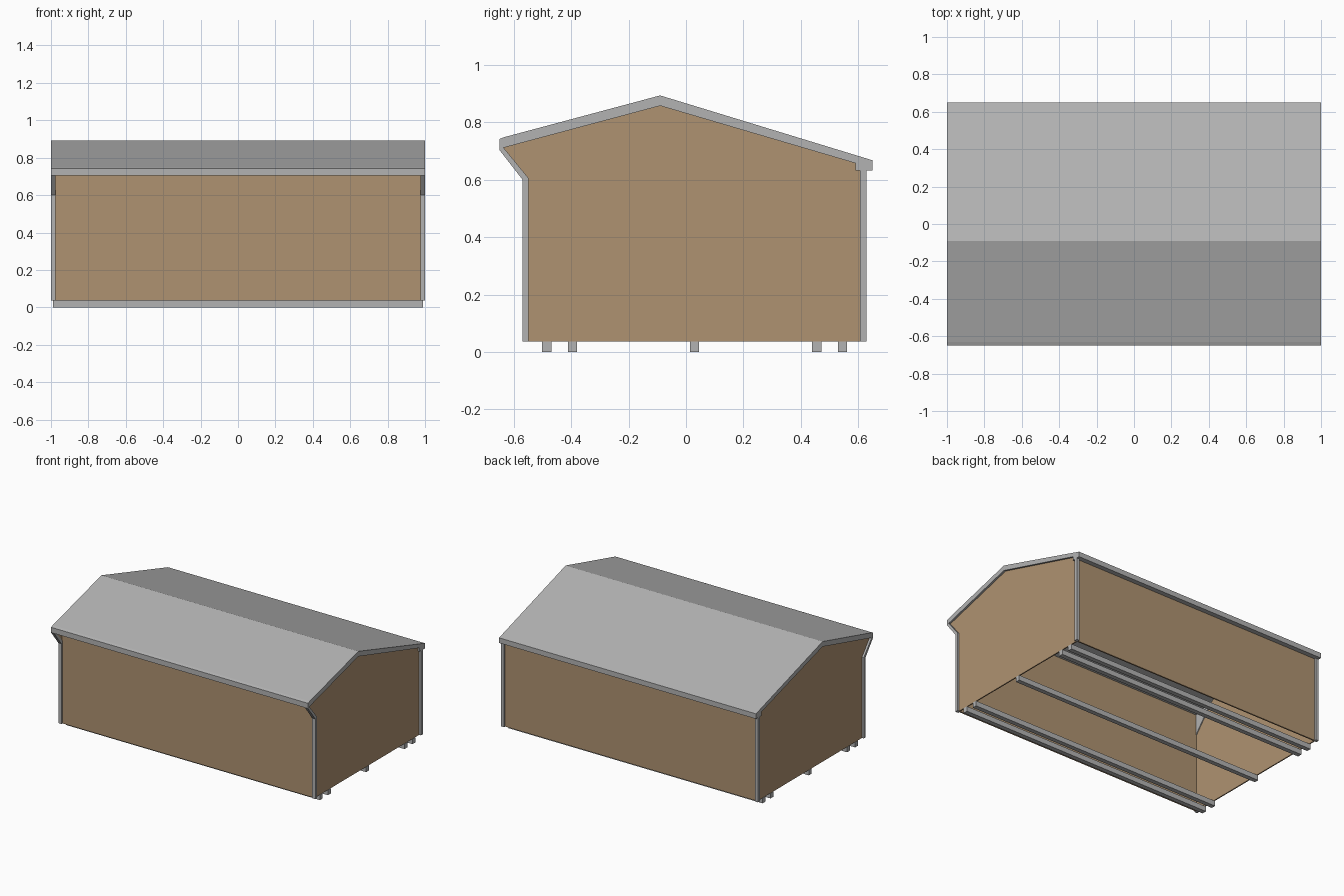
import bpy, bmesh

if "Cube" in bpy.data.objects:
    bpy.data.objects.remove(bpy.data.objects["Cube"])


def material(name, rgb):
    m = bpy.data.materials.new(name)
    m.diffuse_color = (*rgb, 1)
    m.use_nodes = True
    m.node_tree.nodes["Principled BSDF"].inputs["Base Color"].default_value = m.diffuse_color
    return m


GREY = material("grey_metal", (0.45, 0.45, 0.45))
TAN = material("tan_boards", (0.43, 0.29, 0.165))


def extrude(name, profile, x0, x1, mat):
    """Solid from a (y, z) profile, running from x0 to x1."""
    bm = bmesh.new()
    face = bm.faces.new([bm.verts.new((x0, y, z)) for y, z in profile])
    new = bmesh.ops.extrude_face_region(bm, geom=[face])["geom"]
    bmesh.ops.translate(bm, vec=(x1 - x0, 0, 0),
                        verts=[v for v in new if isinstance(v, bmesh.types.BMVert)])
    bmesh.ops.recalc_face_normals(bm, faces=bm.faces)
    me = bpy.data.meshes.new(name)
    bm.to_mesh(me)
    bm.free()
    me.materials.append(mat)
    ob = bpy.data.objects.new(name, me)
    bpy.context.collection.objects.link(ob)
    return ob


def rect(y0, y1, z0, z1):
    return [(y0, z0), (y1, z0), (y1, z1), (y0, z1)]


def both_ends(name, profile, x0, x1, mat):
    extrude("right_" + name, profile, x0, x1, mat)
    extrude("left_" + name, profile, -x1, -x0, mat)


BASE = 0.036

# Gabled roof with off-centre ridge and a stepped back eave
extrude("roof", [(-0.65, 0.704), (-0.635, 0.711), (-0.09, 0.857), (0.59, 0.657),
                 (0.59, 0.631), (0.65, 0.631), (0.65, 0.667), (-0.09, 0.893),
                 (-0.632, 0.748), (-0.65, 0.741)], -1, 1, GREY)

# Long walls
extrude("front_wall", [(-0.558, BASE), (-0.548, BASE), (-0.548, 0.735),
                       (-0.558, 0.732)], -0.978, 0.978, TAN)
extrude("back_wall", rect(0.606, 0.616, BASE, 0.632), -0.978, 0.978, TAN)

# Gable end walls, flaring out under the front eave
both_ends("end_wall", [(-0.55, BASE), (0.608, BASE), (0.608, 0.632), (0.59, 0.632),
                       (0.59, 0.657), (-0.09, 0.857), (-0.635, 0.711), (-0.55, 0.602)],
          0.978, 0.986, TAN)

# Corner posts and flared eave trims
both_ends("front_post", [(-0.569, BASE), (-0.548, BASE), (-0.548, 0.605), (-0.635, 0.711),
                         (-0.65, 0.704), (-0.569, 0.6)], 0.976, 1, GREY)
both_ends("back_post", rect(0.605, 0.628, BASE, 0.632), 0.976, 1, GREY)

# Small gussets inside the front corners
both_ends("inner_gusset", [(-0.548, 0.59), (-0.39, 0.777), (-0.548, 0.734)],
          0.972, 0.978, GREY)

# Base runners
for i, y in enumerate((-0.485, -0.395, 0.03, 0.455, 0.545)):
    extrude(f"base_runner_{i + 1}", rect(y - 0.016, y + 0.016, 0, BASE), -0.988, 0.988, GREY)
